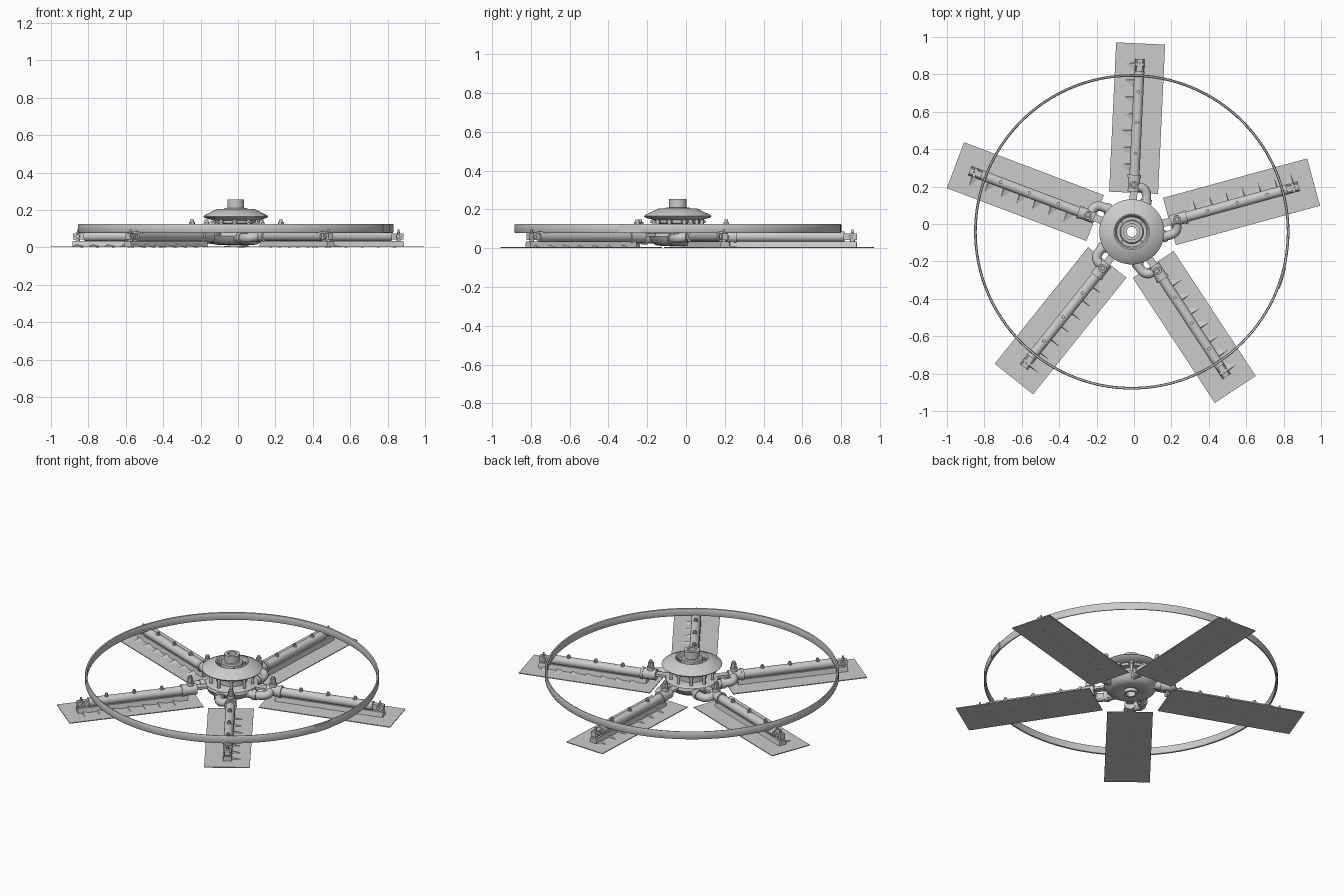
import bpy, bmesh, math
from mathutils import Vector, Matrix

if "Cube" in bpy.data.objects:
    bpy.data.objects.remove(bpy.data.objects["Cube"])

C = Vector((-0.012, -0.042, 0))            # rotor centre
ANGLES = [math.radians(15.3 + 72 * i) for i in range(5)]


def finish(name, bm, mat=None, smooth=True):
    bmesh.ops.recalc_face_normals(bm, faces=bm.faces)
    me = bpy.data.meshes.new(name)
    bm.to_mesh(me)
    bm.free()
    ob = bpy.data.objects.new(name, me)
    bpy.context.collection.objects.link(ob)
    ob.matrix_world = mat if mat else Matrix.Translation(C)
    if smooth:
        bpy.ops.object.select_all(action='DESELECT')
        ob.select_set(True)
        bpy.context.view_layer.objects.active = ob
        bpy.ops.object.shade_smooth_by_angle(angle=math.radians(35))
    return ob


def lathe(name, profile, n=64):
    # closed (radius, z) profile spun about the hub axis
    bm = bmesh.new()
    rings = [[bm.verts.new((r * math.cos(2 * math.pi * i / n), r * math.sin(2 * math.pi * i / n), z))
              for i in range(n)] for r, z in profile]
    for a, b in zip(rings, rings[1:] + rings[:1]):
        for i in range(n):
            j = (i + 1) % n
            bm.faces.new((a[i], a[j], b[j], b[i]))
    return finish(name, bm)


def add_cyl(bm, p, q, r, n=16, r2=None):
    p, q = Vector(p), Vector(q)
    d = q - p
    m = Matrix.Translation((p + q) / 2) @ d.to_track_quat('Z', 'Y').to_matrix().to_4x4()
    bmesh.ops.create_cone(bm, cap_ends=True, segments=n, radius1=r,
                          radius2=r if r2 is None else r2, depth=d.length, matrix=m)


def add_box(bm, lo, hi):
    lo, hi = Vector(lo), Vector(hi)
    m = Matrix.Translation((lo + hi) / 2) @ Matrix.Diagonal((*(hi - lo), 1))
    bmesh.ops.create_cube(bm, size=1, matrix=m)


def add_bolt(bm, x, y, z0, z1, r):
    # washer, hex head, and threaded tip
    h = z1 - z0
    add_cyl(bm, (x, y, z0), (x, y, z0 + h * .35), r * 1.3, 16)
    add_cyl(bm, (x, y, z0 + h * .35), (x, y, z0 + h * .8), r, 6)
    add_cyl(bm, (x, y, z0 + h * .8), (x, y, z1), r * .6, 12)


# hub: lower bowl, motor neck, upper cap with recessed dish, hollow shaft
lathe("hub_lower_bowl", [(.028, .03), (.05, .016), (.085, .012), (.115, .016), (.14, .032), (.155, .06),
                         (.15, .076), (.13, .085), (.028, .085)])
lathe("hub_neck", [(.028, .08), (.085, .08), (.085, .125), (.115, .13), (.115, .15), (.028, .15)])
lathe("hub_cap", [(.03, .145), (.12, .145), (.168, .158), (.174, .165), (.168, .172), (.135, .187),
                  (.105, .203), (.095, .205), (.088, .201), (.08, .182), (.03, .18)])
lathe("shaft_collar", [(.03, .175), (.064, .175), (.064, .205), (.058, .211), (.03, .211)])
lathe("hub_shaft", [(.027, .03), (.036, .03), (.036, .15), (.045, .15), (.045, .255), (.027, .255)], 32)
lathe("bottom_washer", [(.027, .002), (.04, .002), (.04, .03), (.027, .03)], 32)

# bolts around the hub cap and its lower flange
bm = bmesh.new()
for i in range(4):
    a = math.radians(45 + 90 * i)
    add_bolt(bm, .073 * math.cos(a), .073 * math.sin(a), .18, .198, .007)
for i in range(10):
    a = math.radians(15.3 + 36 * i)
    x, y = .125 * math.cos(a), .125 * math.sin(a)
    add_cyl(bm, (x, y, .08), (x, y, .15), .009, 12)
    add_cyl(bm, (x, y, .13), (x, y, .142), .017, 6)
finish("hub_bolts", bm)

# outer hoop band with a lapped joint
lathe("outer_hoop", [(.832, .080), (.840, .078), (.843, .084), (.843, .120), (.840, .126), (.832, .124),
                     (.829, .114), (.829, .090)], 128)
bm = bmesh.new()
vs = []
for i in range(9):
    a = math.radians(-21 + i)
    vs.append([bm.verts.new((r * math.cos(a), r * math.sin(a), z))
               for r, z in ((.842, .08), (.847, .08), (.847, .124), (.842, .124))])
for a, b in zip(vs, vs[1:]):
    for k in range(4):
        l = (k + 1) % 4
        bm.faces.new((a[k], a[l], b[l], b[k]))
bm.faces.new(vs[0])
bm.faces.new(vs[-1])
finish("hoop_joint", bm)

for k, ang in enumerate(ANGLES):
    M = Matrix.Translation(C) @ Matrix.Rotation(ang, 4, 'Z')

    # blade: thin sheet with a raised rib and screw heads beneath
    bm = bmesh.new()
    add_box(bm, (.209, -.131, .001), (1.008, .131, .006))
    finish(f"blade_{k+1}", bm, M, False)
    bm = bmesh.new()
    add_box(bm, (.27, -.026, .004), (.925, .026, .035))
    top = [v for v in bm.verts if v.co.z > .03]
    for v in top:
        v.co.y *= .75
    finish(f"blade_rib_{k+1}", bm, M, False)
    bm = bmesh.new()
    for i in range(7):
        x = .34 + i * .09
        add_cyl(bm, (x, 0, 0), (x, 0, .004), .007, 12)
        # tapered gusset running from the rib down to the sheet
        g = [bm.verts.new(p) for p in ((x - .025, .02, .005), (x + .025, .02, .005),
                                       (x + .02, .085, .005), (x + .02, .02, .016))]
        for t in ((0, 1, 2), (0, 1, 3), (1, 2, 3), (0, 2, 3)):
            bm.faces.new([g[j] for j in t])
    finish(f"blade_fixings_{k+1}", bm, M)

    # spar tube with inner socket and narrow end fitting
    bm = bmesh.new()
    add_cyl(bm, (.27, 0, .06), (.86, 0, .06), .027, 24)
    add_cyl(bm, (.215, 0, .06), (.30, 0, .06), .032, 24)
    add_cyl(bm, (.29, 0, .06), (.305, 0, .06), .036, 24)
    add_box(bm, (.85, -.015, .042), (.925, .015, .075))
    add_cyl(bm, (.895, -.024, .058), (.895, .024, .058), .011, 12)
    finish(f"spar_{k+1}", bm, M)

    # bolts along the spar
    bm = bmesh.new()
    for x in (.42, .585, .75):
        add_bolt(bm, x, 0, .083, .104, .010)
    add_bolt(bm, .902, 0, .03, .096, .009)
    add_bolt(bm, .25, 0, .088, .148, .017)
    finish(f"spar_bolts_{k+1}", bm, M)

    # bent pipe from the hub to the spar socket
    cu = bpy.data.curves.new(f"arm_pipe_{k+1}", 'CURVE')
    cu.dimensions = '3D'
    cu.bevel_depth = .025
    cu.bevel_resolution = 4
    cu.use_fill_caps = True
    sp = cu.splines.new('BEZIER')
    pts = [((.10, -.065, .05), (.04, 0, 0)), ((.19, -.07, .05), (.03, 0, 0)),
           ((.24, -.03, .057), (0, .025, .003)), ((.24, .02, .06), (0, .015, 0))]
    sp.bezier_points.add(len(pts) - 1)
    for b, (p, h) in zip(sp.bezier_points, pts):
        b.co = p
        b.handle_left = Vector(p) - Vector(h)
        b.handle_right = Vector(p) + Vector(h)
    ob = bpy.data.objects.new(f"arm_pipe_{k+1}", cu)
    bpy.context.collection.objects.link(ob)
    ob.matrix_world = M

    # hub-side bracket and pipe collar
    bm = bmesh.new()
    add_cyl(bm, (.15, -.068, .05), (.175, -.068, .05), .031, 20)
    add_box(bm, (.12, -.02, .06), (.225, .02, .075))
    finish(f"arm_collar_{k+1}", bm, M)
